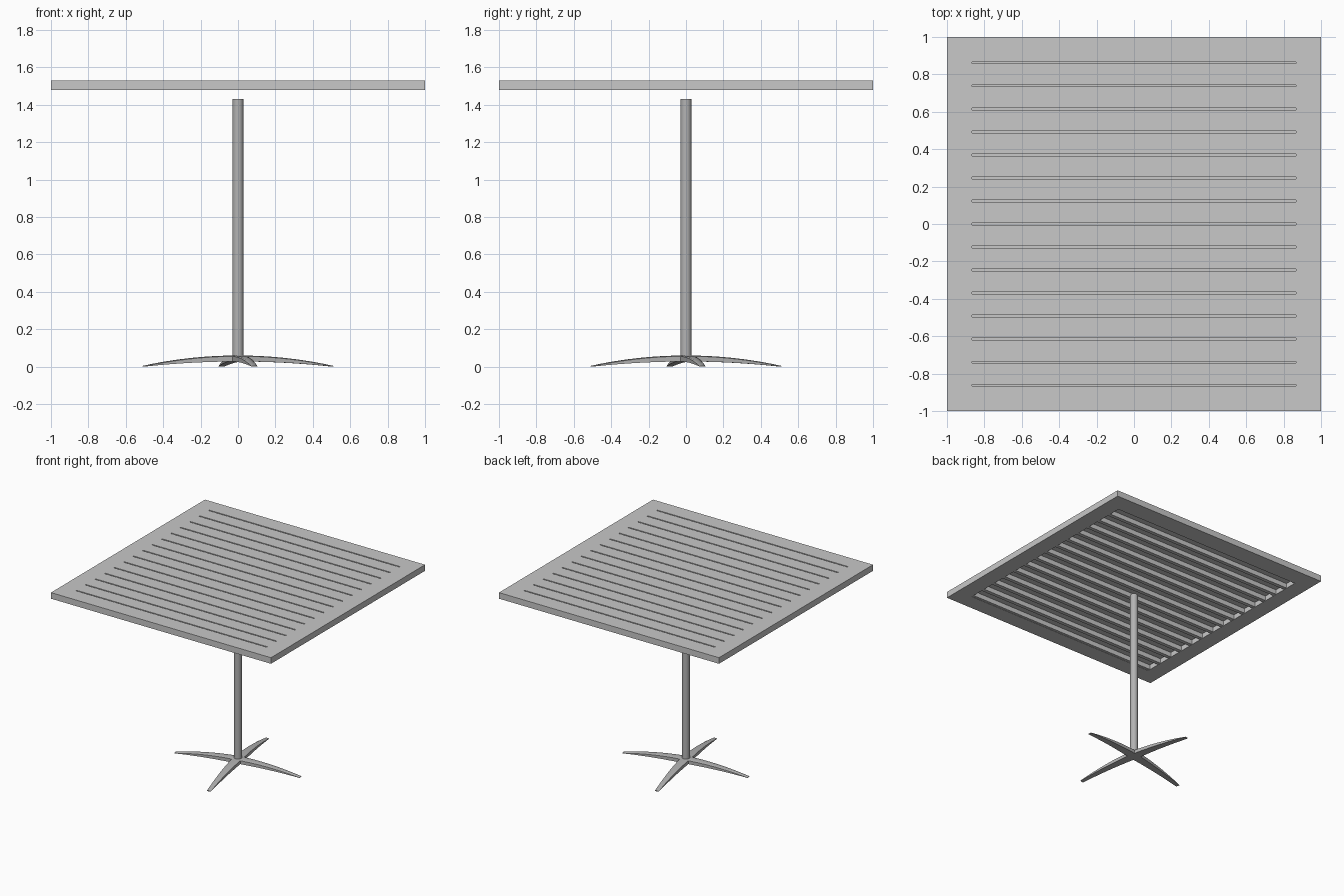
import bpy, bmesh, math
from mathutils import Matrix, Vector

cube = bpy.data.objects.get("Cube")
if cube:
    bpy.data.objects.remove(cube, do_unlink=True)


def material(name, v):
    m = bpy.data.materials.new(name)
    m.use_nodes = True
    m.diffuse_color = (v, v, v, 1)
    m.node_tree.nodes["Principled BSDF"].inputs["Base Color"].default_value = (v, v, v, 1)
    return m


def finish(name, bm, mat):
    bmesh.ops.recalc_face_normals(bm, faces=bm.faces)
    mesh = bpy.data.meshes.new(name)
    bm.to_mesh(mesh)
    bm.free()
    ob = bpy.data.objects.new(name, mesh)
    bpy.context.collection.objects.link(ob)
    mesh.materials.append(mat)
    return ob


def smooth(ob, degrees):
    bpy.ops.object.select_all(action="DESELECT")
    ob.select_set(True)
    bpy.context.view_layer.objects.active = ob
    bpy.ops.object.shade_smooth_by_angle(angle=math.radians(degrees))


def add_box(bm, low, high):
    low, high = Vector(low), Vector(high)
    bmesh.ops.create_cube(bm, size=1, matrix=Matrix.Translation((low + high) / 2)
                          @ Matrix.Diagonal((*(high - low), 1)))


top_grey = material("table grey", 0.58)
metal = material("metal grey", 0.45)

TOP, BOTTOM = 1.53, 1.48
BORDER, GROOVE, SLATS = 0.133, 0.01, 14
inner = 1 - BORDER

# Tabletop border: square ring with thickness
bm = bmesh.new()
loops = []
for z in (TOP, BOTTOM):
    for r in (1, inner):
        loops.append([bm.verts.new((sx * r, sy * r, z))
                      for sx, sy in ((-1, -1), (1, -1), (1, 1), (-1, 1))])
outer_top, inner_top, outer_low, inner_low = loops
for a, b in ((outer_top, inner_top), (inner_top, inner_low),
             (inner_low, outer_low), (outer_low, outer_top)):
    for k in range(4):
        n = (k + 1) % 4
        bm.faces.new((a[k], a[n], b[n], b[k]))
finish("tabletop_border", bm, top_grey)

# Flush slats separated by narrow grooves, with a rib closing each groove below
pitch = (2 * inner - GROOVE) / SLATS
first = -inner + GROOVE / 2
slats, ribs = bmesh.new(), bmesh.new()
for i in range(SLATS + 1):
    y = first + i * pitch
    rib_low, rib_high = max(y - 0.015, -inner), min(y + 0.015, inner)
    add_box(ribs, (-inner, rib_low, BOTTOM + 0.002), (inner, rib_high, TOP - 0.01))
    if i < SLATS:
        add_box(slats, (-inner, y + GROOVE / 2, TOP - 0.01),
                (inner, y + pitch - GROOVE / 2, TOP))
finish("tabletop_slats", slats, top_grey)
finish("support_ribs", ribs, top_grey)

# Column
bm = bmesh.new()
bmesh.ops.create_cone(bm, cap_ends=True, segments=24, radius1=0.029, radius2=0.029,
                      depth=1.39, matrix=Matrix.Translation((0, 0, 0.735)))
smooth(finish("column", bm, metal), 40)


# Arched foot: tapering section swept outwards
def leg(name, angle):
    bm = bmesh.new()
    turn = Matrix.Rotation(angle, 3, "Z")
    steps, reach = 10, 0.515
    rows = []
    for i in range(steps + 1):
        t = i / steps
        half = 0.037 - 0.021 * t
        top = 0.06 - 0.055 * t * t
        low = 0.028 * (1 - t * t)
        section = ((-half, low), (-half, top - 0.004), (-half * 0.6, top),
                   (half * 0.6, top), (half, top - 0.004), (half, low))
        rows.append([bm.verts.new(turn @ Vector((reach * t, y, z))) for y, z in section])
    for a, b in zip(rows, rows[1:]):
        for k in range(len(a)):
            n = (k + 1) % len(a)
            bm.faces.new((a[k], a[n], b[n], b[k]))
    bm.faces.new(rows[0])
    bm.faces.new(rows[-1])
    smooth(finish(name, bm, metal), 35)


for k, side in enumerate(("left", "back", "right", "front")):
    leg(side + "_foot", math.radians(10 + 90 * k))
